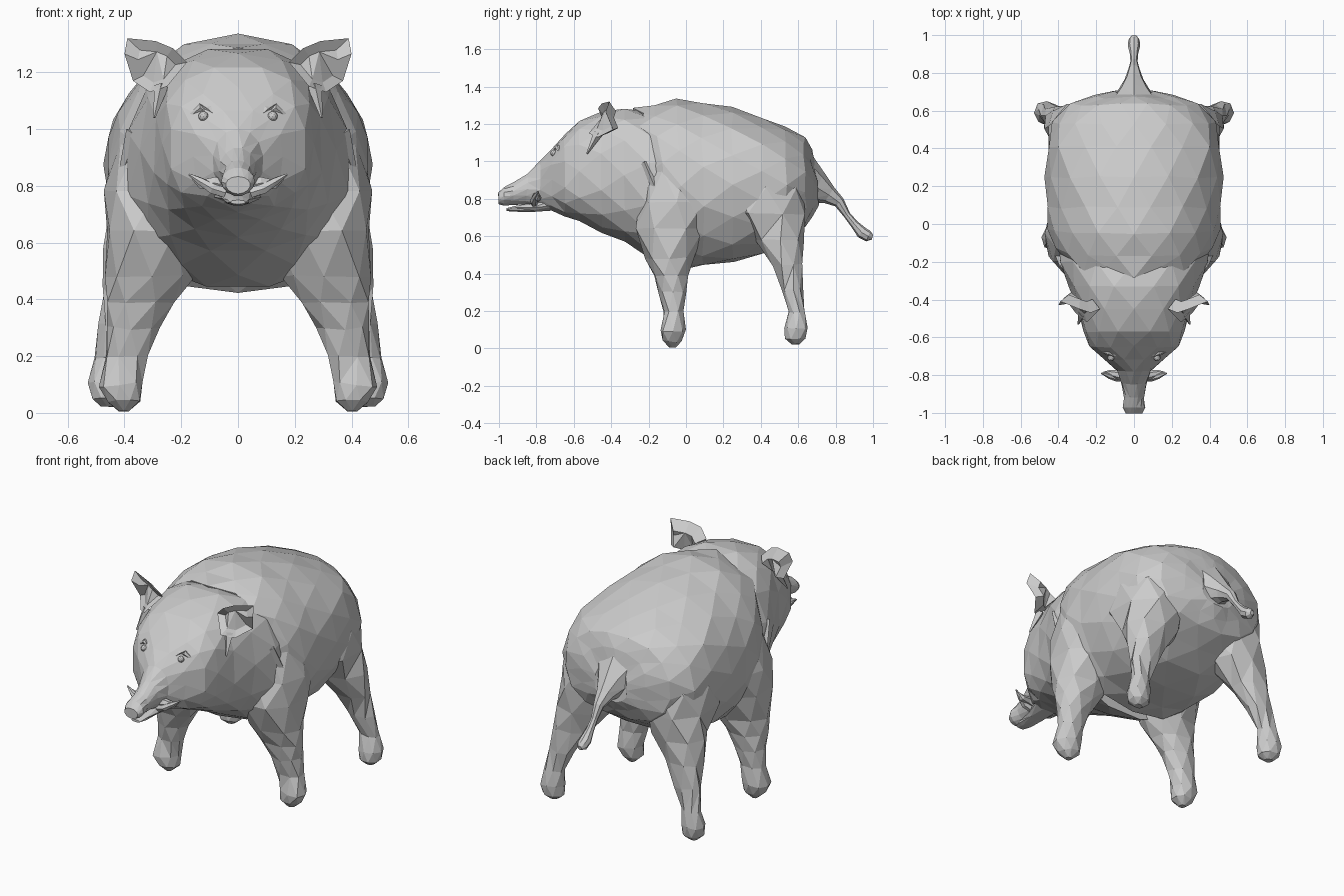
import bpy, bmesh, math
from mathutils import Vector, noise


def make(name, verts, faces, mirror=False, jitter=0.0):
    bm = bmesh.new()
    vs = []
    for v in verts:
        v = Vector(v)
        d = noise.noise_vector(Vector((abs(v.x), v.y, v.z)) * 9 + Vector((3.1, 1.7, 5.3))) * jitter
        s = 0 if abs(v.x) < 1e-4 else math.copysign(1, v.x)
        vs.append(bm.verts.new((v.x + s * d.x, v.y + d.y, v.z + d.z)))
    for f in faces:
        bm.faces.new([vs[i] for i in f])
    bmesh.ops.triangulate(bm, faces=[f for f in bm.faces if len(f.verts) > 3])
    bmesh.ops.recalc_face_normals(bm, faces=bm.faces)
    me = bpy.data.meshes.new(name)
    bm.to_mesh(me)
    bm.free()
    ob = bpy.data.objects.new(name, me)
    bpy.context.collection.objects.link(ob)
    if mirror:
        ob.modifiers.new("Mirror", 'MIRROR').use_mirror_merge = False
    return ob


def loft(name, rings, **kw):
    n = len(rings[0])
    faces = [list(range(n)), list(range((len(rings) - 1) * n, len(rings) * n))]
    for r in range(len(rings) - 1):
        for i in range(n):
            j = (i + 1) % n
            faces.append([r * n + i, r * n + j, r * n + n + j, r * n + n + i])
    return make(name, [p for ring in rings for p in ring], faces, **kw)


def oval(n, power, shift=0.0, low_power=None):
    for i in range(n):
        a = math.pi / 2 + math.tau * (i + shift) / n
        c, s = math.cos(a), math.sin(a)
        c = 0 if abs(c) < 1e-6 else c
        e = 2 / (low_power if low_power and s < 0 else power)
        yield (math.copysign(abs(c) ** e, c), math.copysign(abs(s) ** e, s))


# Staggered cross-sections along y: (y, low z, high z, half width, backward lean, power)
def trunk(name, rows, n, jitter, zigzag=0.0, low_power=None):
    rings = []
    for r, (y, lo, hi, w, lean, power) in enumerate(rows):
        z = zigzag if r == 0 else 0
        rings.append([(w * a, y + lean * (1 - b) / 2 + (z if i % 2 else -z), (lo + hi) / 2 + (hi - lo) / 2 * b)
                      for i, (a, b) in enumerate(oval(n, power, 0.5 * (r % 2), low_power))])
    return loft(name, rings, jitter=jitter)


# Horizontal cross-sections: (z, x0, x1, y0, y1)
def leg(name, rows, n=8):
    rings = [[((x0 + x1) / 2 + (x1 - x0) / 2 * a, (y0 + y1) / 2 + (y1 - y0) / 2 * b, z)
              for a, b in oval(n, 2.2, 0.5 * (r % 2))] for r, (z, x0, x1, y0, y1) in enumerate(rows)]
    return loft(name, rings, mirror=True, jitter=0.014)


# Tapering tube along a path of (x, y, z, radius)
def tube(name, path, n=6, mirror=True):
    pts = [Vector(p[:3]) for p in path]
    rings = []
    for i, p in enumerate(pts):
        t = (pts[min(i + 1, len(pts) - 1)] - pts[max(i - 1, 0)]).normalized()
        u = t.cross(Vector((1, 0, 0)) if abs(t.x) < 0.8 else Vector((0, 0, 1))).normalized()
        v = t.cross(u)
        rings.append([p + path[i][3] * (u * math.cos(math.tau * k / n) + v * math.sin(math.tau * k / n))
                      for k in range(n)])
    return loft(name, rings, mirror=mirror)


# Torso, with a ragged mane edge over the neck
torso = trunk("body", [
    (-0.26, 0.62, 1.285, 0.365, 0.18, 2.1), (-0.17, 0.50, 1.31, 0.425, 0.10, 2.1),
    (-0.05, 0.425, 1.33, 0.455, 0.04, 2.1), (0.09, 0.435, 1.32, 0.46, 0, 2.1),
    (0.25, 0.46, 1.29, 0.47, 0, 2.1), (0.41, 0.505, 1.24, 0.46, 0, 2.1),
    (0.53, 0.57, 1.19, 0.43, 0, 2.1), (0.63, 0.65, 1.135, 0.34, 0.01, 2.1),
    (0.67, 0.71, 1.07, 0.22, 0.01, 2), (0.69, 0.77, 0.99, 0.11, 0.02, 2)], 16, 0.018, 0.022, 2.4)

# Head and chest
head = trunk("head", [
    (-1.0, 0.775, 0.835, 0.042, 0, 1.9), (-0.97, 0.765, 0.865, 0.06, 0, 1.8), (-0.92, 0.77, 0.89, 0.055, 0, 1.8),
    (-0.85, 0.77, 0.935, 0.066, 0, 1.9), (-0.78, 0.755, 1.0, 0.09, 0, 2.1), (-0.72, 0.735, 1.065, 0.16, 0, 2.5),
    (-0.65, 0.71, 1.145, 0.24, 0, 2.6), (-0.57, 0.675, 1.22, 0.27, 0, 2.6), (-0.45, 0.62, 1.27, 0.30, 0, 2.5),
    (-0.33, 0.56, 1.285, 0.345, 0, 2.5), (-0.2, 0.485, 1.27, 0.395, 0, 2.4), (-0.08, 0.432, 1.2, 0.4, 0, 2.4)],
    14, 0.008)

# Lower jaw
jaw = trunk("lower_jaw", [(-0.96, 0.735, 0.75, 0.028, 0, 2), (-0.92, 0.73, 0.762, 0.042, 0, 2),
                          (-0.82, 0.73, 0.78, 0.055, 0, 2), (-0.7, 0.735, 0.82, 0.10, 0, 2)], 8, 0)

# Legs, sinking into the shoulder and haunch
front = leg("front_leg", [
    (0.002, 0.385, 0.42, -0.09, -0.05), (0.04, 0.34, 0.46, -0.13, -0.015), (0.10, 0.335, 0.485, -0.14, -0.005),
    (0.20, 0.315, 0.465, -0.125, -0.01), (0.30, 0.28, 0.465, -0.14, 0.0), (0.39, 0.225, 0.465, -0.175, 0.015),
    (0.48, 0.15, 0.465, -0.22, 0.04), (0.64, 0.12, 0.47, -0.28, 0.11), (0.78, 0.12, 0.465, -0.25, 0.15),
    (0.95, 0.15, 0.43, -0.22, 0.08), (1.10, 0.15, 0.34, -0.16, 0.0)])
back = leg("back_leg", [
    (0.02, 0.43, 0.48, 0.56, 0.60), (0.05, 0.395, 0.52, 0.525, 0.635), (0.11, 0.395, 0.53, 0.53, 0.65),
    (0.20, 0.385, 0.51, 0.545, 0.64), (0.32, 0.33, 0.495, 0.51, 0.63), (0.45, 0.26, 0.48, 0.455, 0.63),
    (0.58, 0.15, 0.47, 0.37, 0.635), (0.72, 0.08, 0.465, 0.21, 0.645), (0.86, 0.08, 0.45, 0.22, 0.64),
    (1.0, 0.1, 0.35, 0.28, 0.61)])

# Tail with a broad root and thick tip
tail = tube("tail", [(0, 0.63, 0.885, 0.15), (0, 0.70, 0.86, 0.09), (0, 0.765, 0.82, 0.05),
                     (0, 0.82, 0.78, 0.03), (0, 0.86, 0.715, 0.019), (0, 0.90, 0.665, 0.022),
                     (0, 0.94, 0.62, 0.032), (0, 0.975, 0.60, 0.03), (0, 0.997, 0.595, 0.013)], 8, False)

# Fuse the flesh into one skin so nothing is left inside
parts = [head, jaw, front, back, tail]
for p in parts:
    m = torso.modifiers.new("Fuse", 'BOOLEAN')
    m.operation, m.solver, m.object = 'UNION', 'EXACT', p
bpy.context.view_layer.update()
fused = bpy.data.meshes.new_from_object(torso.evaluated_get(bpy.context.evaluated_depsgraph_get()))
torso.modifiers.clear()
torso.data = fused
for p in parts:
    bpy.data.objects.remove(p)

# Cupped ears: a rim joined to a hollow in front and a bulge behind
rim = [(.18, -.45, 1.235), (.23, -.47, 1.285), (.29, -.45, 1.31), (.39, -.41, 1.32), (.40, -.43, 1.265),
       (.37, -.39, 1.17), (.31, -.47, 1.13), (.25, -.52, 1.15)]
inner = [Vector(p).lerp(Vector((.28, -.41, 1.215)), 0.4) for p in rim]
outer = [Vector(p).lerp(Vector((.28, -.32, 1.19)), 0.4) for p in rim]
loft("ear", [inner, rim, outer], mirror=True)

# Eyes and brow ridges
bm = bmesh.new()
bmesh.ops.create_icosphere(bm, subdivisions=2, radius=0.018)
bmesh.ops.translate(bm, verts=bm.verts, vec=(0.122, -0.708, 1.045))
me = bpy.data.meshes.new("eye")
bm.to_mesh(me)
bm.free()
eye = bpy.data.objects.new("eye", me)
bpy.context.collection.objects.link(eye)
eye.modifiers.new("Mirror", 'MIRROR')
tube("brow", [(0.07, -0.715, 1.04, 0.008), (0.10, -0.69, 1.068, 0.014), (0.13, -0.685, 1.075, 0.016),
              (0.165, -0.675, 1.05, 0.008)], 5)

# Tusks
tube("lower_tusk", [(0.045, -0.81, 0.775, 0.02), (0.09, -0.815, 0.79, 0.02), (0.13, -0.805, 0.815, 0.015),
                    (0.172, -0.79, 0.84, 0.004)], 6)
tube("upper_tusk", [(0.04, -0.80, 0.80, 0.022), (0.08, -0.80, 0.81, 0.025), (0.13, -0.79, 0.805, 0.018),
                    (0.16, -0.785, 0.825, 0.004)], 6)

# Hair tufts at the shoulder and under the ears
for name, a, b, r in (("shoulder_tuft", (0.36, -0.22, 0.99), (0.425, -0.14, 0.80), 0.035),
                      ("ear_tuft", (0.27, -0.47, 1.15), (0.295, -0.53, 1.04), 0.025)):
    tube(name, [(*a, r), (*b, 0.004)], 4)
